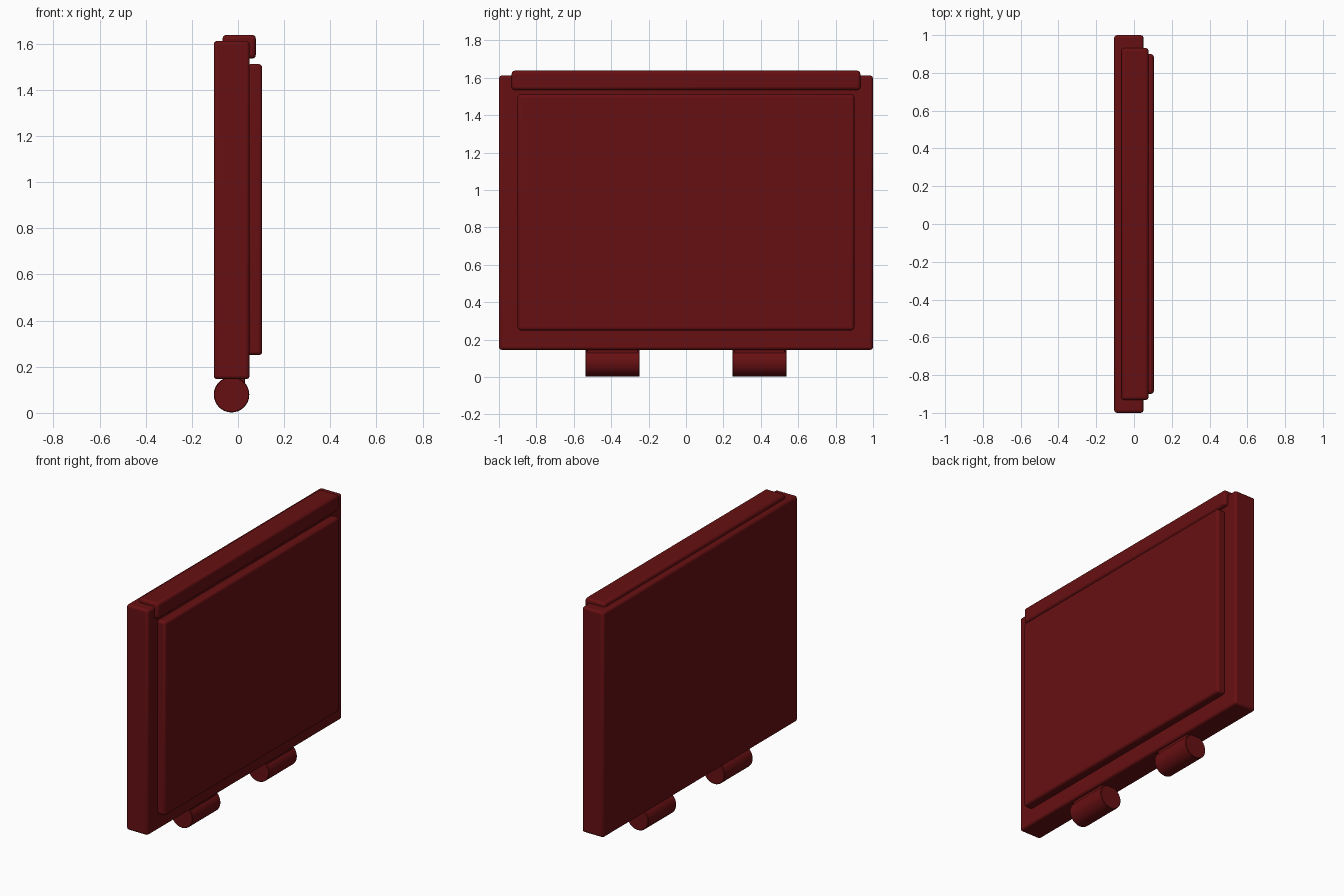
import bpy, math

if "Cube" in bpy.data.objects:
    bpy.data.objects.remove(bpy.data.objects["Cube"])

red = bpy.data.materials.new("dark_red")
red.diffuse_color = (0.135, 0.005, 0.006, 1)
red.use_nodes = True
red.node_tree.nodes["Principled BSDF"].inputs["Base Color"].default_value = red.diffuse_color


def finish(ob, name, bevel, segments=3):
    ob.name = name
    ob.data.materials.append(red)
    if bevel:
        m = ob.modifiers.new("rounded_edges", 'BEVEL')
        m.width, m.segments = bevel, segments
        m.limit_method = 'ANGLE'
        m.angle_limit = math.radians(40)
    bpy.ops.object.shade_smooth_by_angle(angle=math.radians(35))
    return ob


def box(name, x, y, z, bevel):
    bpy.ops.mesh.primitive_cube_add(
        size=1, location=(sum(x) / 2, sum(y) / 2, sum(z) / 2))
    ob = bpy.context.object
    ob.scale = (x[1] - x[0], y[1] - y[0], z[1] - z[0])
    bpy.ops.object.transform_apply(location=False, rotation=False, scale=True)
    return finish(ob, name, bevel)


# Main door slab, raised panel and top lip
box("door_slab", (-0.105, 0.05), (-1, 1), (0.146, 1.612), 0.015)
box("raised_panel", (0.04, 0.105), (-0.9, 0.9), (0.25, 1.512), 0.016)
box("top_lip", (-0.067, 0.077), (-0.932, 0.932), (1.535, 1.638), 0.016)

# Hinge barrels with small leaves joining them to the slab
for side, label in ((-1, "left"), (1, "right")):
    yc = side * 0.393
    bpy.ops.mesh.primitive_cylinder_add(
        vertices=32, radius=0.077, depth=0.29, location=(-0.028, yc, 0.079),
        rotation=(math.pi / 2, 0, 0))
    finish(bpy.context.object, label + "_hinge_barrel", 0.003, 1)
    box(label + "_hinge_leaf", (-0.03, 0.03),
        (yc - 0.135, yc + 0.135), (0.09, 0.16), 0.004)
